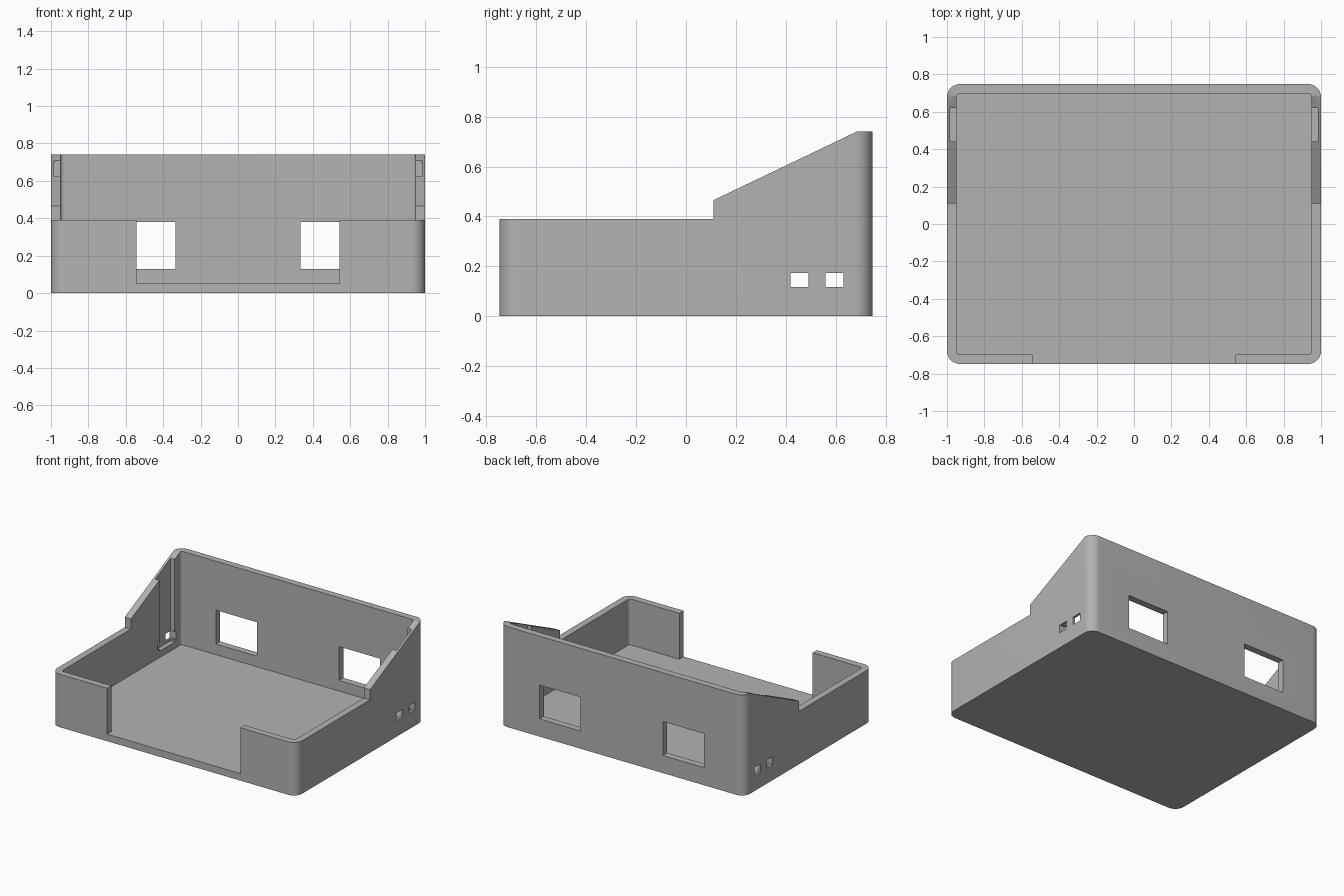
import bpy, math
from mathutils import Vector

if "Cube" in bpy.data.objects:
    bpy.data.objects.remove(bpy.data.objects["Cube"], do_unlink=True)

HALF_X, HALF_Y, HEIGHT = 1.0, 0.748, 0.74
WALL, FLOOR = 0.05, 0.052

grey = bpy.data.materials.new("plain_grey")
grey.use_nodes = True
colour = (0.45, 0.45, 0.45, 1)
grey.diffuse_color = colour
grey.node_tree.nodes["Principled BSDF"].inputs["Base Color"].default_value = colour


def prism(name, outline, offset):
    """Solid made by sweeping a planar outline along an offset."""
    n = len(outline)
    verts = [Vector(p) for p in outline]
    verts += [v + Vector(offset) for v in verts]
    faces = [list(range(n))[::-1], list(range(n, 2 * n))]
    faces += [[i, (i + 1) % n, n + (i + 1) % n, n + i] for i in range(n)]
    mesh = bpy.data.meshes.new(name)
    mesh.from_pydata(verts, [], faces)
    obj = bpy.data.objects.new(name, mesh)
    bpy.context.collection.objects.link(obj)
    bpy.context.view_layer.objects.active = obj
    obj.select_set(True)
    bpy.ops.object.mode_set(mode="EDIT")
    bpy.ops.mesh.select_all(action="SELECT")
    bpy.ops.mesh.normals_make_consistent(inside=False)
    bpy.ops.object.mode_set(mode="OBJECT")
    mesh.materials.append(grey)
    return obj


def rounded_rect(hx, hy, r, z, steps=10):
    points = []
    for k, (sx, sy) in enumerate([(1, 1), (-1, 1), (-1, -1), (1, -1)]):
        for i in range(steps + 1):
            a = math.pi / 2 * (k + i / steps)
            points.append((sx * (hx - r) + r * math.cos(a),
                           sy * (hy - r) + r * math.sin(a), z))
    return points


def box(name, x0, x1, y0, y1, z0, z1):
    base = [(x0, y0, z0), (x1, y0, z0), (x1, y1, z0), (x0, y1, z0)]
    return prism(name, base, (0, 0, z1 - z0))


def cut(target, cutter):
    mod = target.modifiers.new("cut", "BOOLEAN")
    mod.operation, mod.solver, mod.object = "DIFFERENCE", "EXACT", cutter
    bpy.context.view_layer.objects.active = target
    bpy.ops.object.modifier_apply(modifier=mod.name)
    bpy.data.objects.remove(cutter, do_unlink=True)


# Rounded outer block, hollowed from above
case = prism("enclosure_base", rounded_rect(HALF_X, HALF_Y, 0.07, 0), (0, 0, HEIGHT))
cut(case, prism("cavity", rounded_rect(HALF_X - WALL, HALF_Y - WALL, 0.02, FLOOR), (0, 0, 1)))

# Low front, step and sloped side walls
profile = [(-1, 0.39), (0.11, 0.39), (0.11, 0.465), (1.26, 1.015), (-1, 1.015)]
cut(case, prism("slope", [(-1.2, y, z) for y, z in profile], (2.4, 0, 0)))

# Wide opening in the front wall, flush with the floor
cut(case, box("front_opening", -0.543, 0.543, -1, -0.6, FLOOR, 0.6))

for side in (-1, 1):
    # Rear windows
    x0, x1 = sorted((side * 0.335, side * 0.67))
    cut(case, box("rear_window", x0, x1, 0.6, 0.9, 0.13, 0.38))
    # Slots inside the side walls
    x0, x1 = sorted((side * 0.9, side * 0.983))
    cut(case, box("side_slot", x0, x1, 0.44, 0.62, 0.1, 0.9))
    # Paired small ports through the side walls
    x0, x1 = sorted((side * 0.9, side * 1.1))
    for y in (0.42, 0.56):
        cut(case, box("side_port", x0, x1, y, y + 0.072, 0.116, 0.174))

bpy.ops.object.select_all(action="DESELECT")
case.select_set(True)
bpy.context.view_layer.objects.active = case
bpy.ops.object.shade_smooth_by_angle(angle=math.radians(30))
